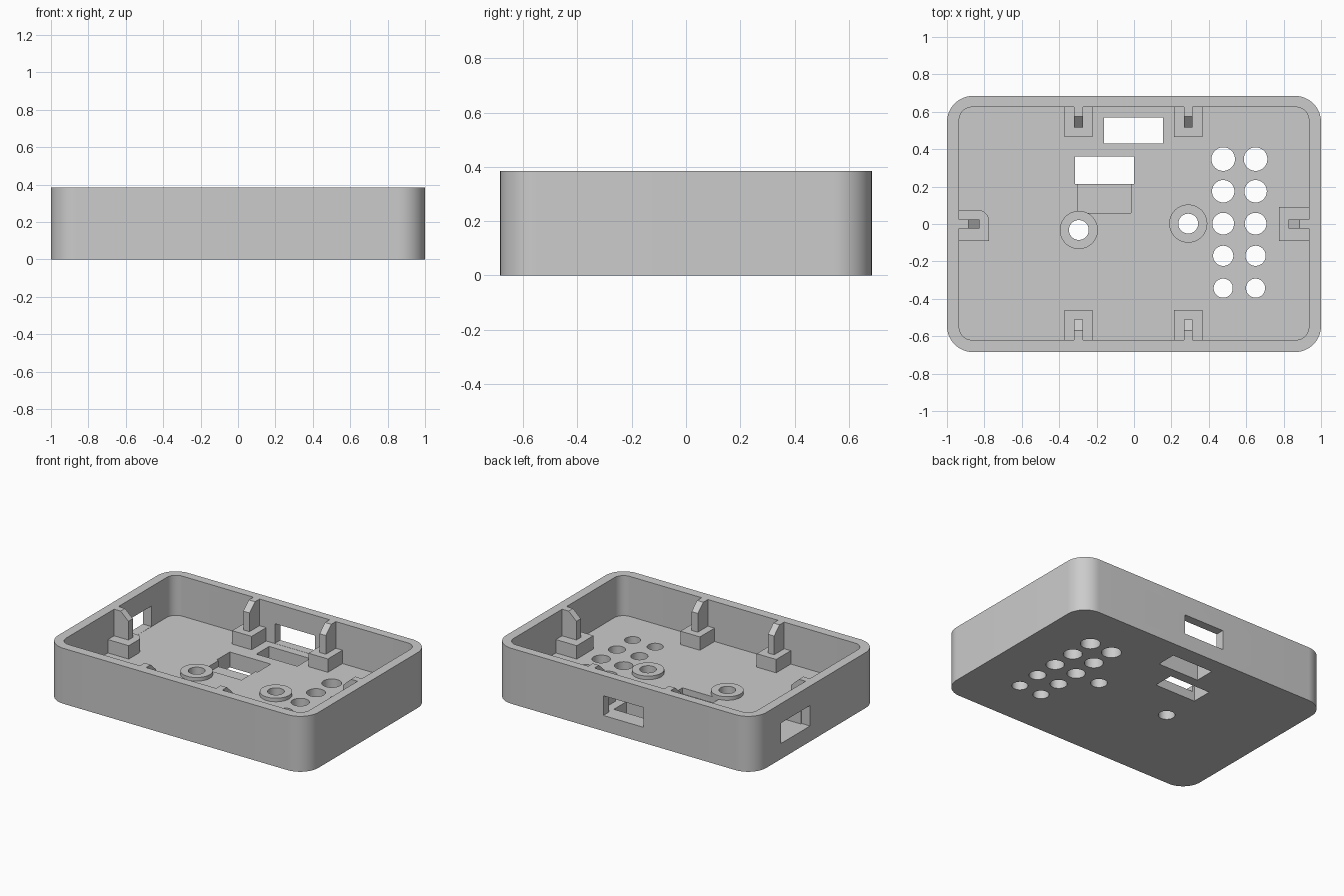
import bpy, bmesh, math
from mathutils import Matrix, Vector

if "Cube" in bpy.data.objects:
    bpy.data.objects.remove(bpy.data.objects["Cube"], do_unlink=True)

FLOOR, RIM, LEDGE = 0.107, 0.385, 0.2

grey = bpy.data.materials.new("plain grey")
grey.use_nodes = True
colour = (0.6, 0.6, 0.6, 1)
grey.diffuse_color = colour
grey.node_tree.nodes["Principled BSDF"].inputs["Base Color"].default_value = colour


def arc(cx, cy, r, start, end, steps):
    return [(cx + r * math.cos(start + (end - start) * i / steps),
             cy + r * math.sin(start + (end - start) * i / steps)) for i in range(steps + 1)]


def circle(cx, cy, r):
    return arc(cx, cy, r, 0, math.tau, 48)[:-1]


def rectangle(x0, x1, y0, y1, radii=(0, 0, 0, 0)):
    """Outline with a radius per corner, anticlockwise from (x1, y1)."""
    points = []
    corners = [(x1, y1, -1, -1), (x0, y1, 1, -1), (x0, y0, 1, 1), (x1, y0, -1, 1)]
    for i, ((x, y, sx, sy), r) in enumerate(zip(corners, radii)):
        if r:
            points += arc(x + sx * r, y + sy * r, r, i * math.pi / 2, (i + 1) * math.pi / 2, 16)
        else:
            points.append((x, y))
    return points


def prism(name, outline, z0, z1, matrix=None):
    bm = bmesh.new()
    face = bm.faces.new([bm.verts.new((x, y, z0)) for x, y in outline])
    top = bmesh.ops.extrude_face_region(bm, geom=[face])["geom"]
    bmesh.ops.translate(bm, vec=Vector((0, 0, z1 - z0)),
                        verts=[v for v in top if isinstance(v, bmesh.types.BMVert)])
    if matrix:
        bm.transform(matrix)
    bmesh.ops.recalc_face_normals(bm, faces=bm.faces)
    mesh = bpy.data.meshes.new(name)
    bm.to_mesh(mesh)
    bm.free()
    mesh.materials.append(grey)
    obj = bpy.data.objects.new(name, mesh)
    bpy.context.collection.objects.link(obj)
    return obj


def combine(target, tool, operation="DIFFERENCE"):
    """Apply a boolean and discard the tool object."""
    mod = target.modifiers.new("combine", "BOOLEAN")
    mod.operation, mod.solver, mod.object = operation, "EXACT", tool
    bpy.context.view_layer.update()
    result = target.evaluated_get(bpy.context.evaluated_depsgraph_get())
    mesh = bpy.data.meshes.new_from_object(result)
    target.modifiers.clear()
    target.data = mesh
    bpy.data.objects.remove(tool, do_unlink=True)


def cut(target, outline, z0=-0.1, z1=0.3):
    combine(target, prism("cutter", outline, z0, z1))


def finish(obj):
    obj.data.shade_smooth()
    obj.data.set_sharp_from_angle(angle=math.radians(30))


# Open tray with rounded corners
tray = prism("tray", rectangle(-1, 1, -0.685, 0.685, [0.14] * 4), 0, RIM)
cut(tray, rectangle(-0.935, 0.935, -0.62, 0.625, [0.07] * 4), FLOOR, 0.6)

# Windows in the back wall and the right-hand wall
cut(tray, rectangle(-0.155, 0.155, 0.6, 0.8), FLOOR + 0.001, 0.245)
cut(tray, rectangle(-1.1, -0.9, 0.067, 0.385), FLOOR + 0.001, 0.25)

# Floor slots and the shallow recess
cut(tray, rectangle(-0.16, 0.155, 0.43, 0.57))
cut(tray, rectangle(-0.315, 0, 0.215, 0.36))
cut(tray, rectangle(-0.3, -0.015, 0.06, 0.22), 0.065)

# Two columns of round button holes
for x in (0.477, 0.65):
    for y, r in ((0.347, 0.063), (0.175, 0.06), (0.002, 0.058), (-0.17, 0.054), (-0.343, 0.051)):
        cut(tray, circle(x, y, r))

# Raised ring bosses with through holes
for x, y in ((0.29, 0.002), (-0.295, -0.032)):
    combine(tray, prism("boss", circle(x, y, 0.102), FLOOR - 0.02, 0.132), "UNION")
    cut(tray, circle(x, y, 0.053))
finish(tray)


# Clips: local x runs along the wall, local y runs inwards from it
def clip(name, x, y, turn, left=-0.075, right=0.075, corner=0):
    place = Matrix.Translation((x, y, 0)) @ Matrix.Rotation(math.radians(turn), 4, "Z")
    finish(prism(name + "_ledge", rectangle(left, right, 0, 0.16, (0, corner, 0, 0)),
                 FLOOR, LEDGE, place))
    # Post with a sloped top; its side profile is stood upright, width along the wall
    upright = Matrix(((0, 0, 1, 0), (1, 0, 0, 0), (0, 1, 0, 0), (0, 0, 0, 1)))
    profile = [(0, LEDGE), (0.11, LEDGE), (0.11, RIM - 0.055), (0.05, RIM), (0, RIM)]
    finish(prism(name + "_post", profile, -0.024, 0.024, place @ upright))


for side, x in (("right", -0.296), ("left", 0.29)):
    clip("back_" + side + "_clip", x, 0.625, 180)
    clip("front_" + side + "_clip", x, -0.62, 0)
clip("left_clip", 0.935, 0, 90, -0.092, 0.092)
clip("right_clip", -0.935, 0, -90, -0.075, 0.092, 0.06)
